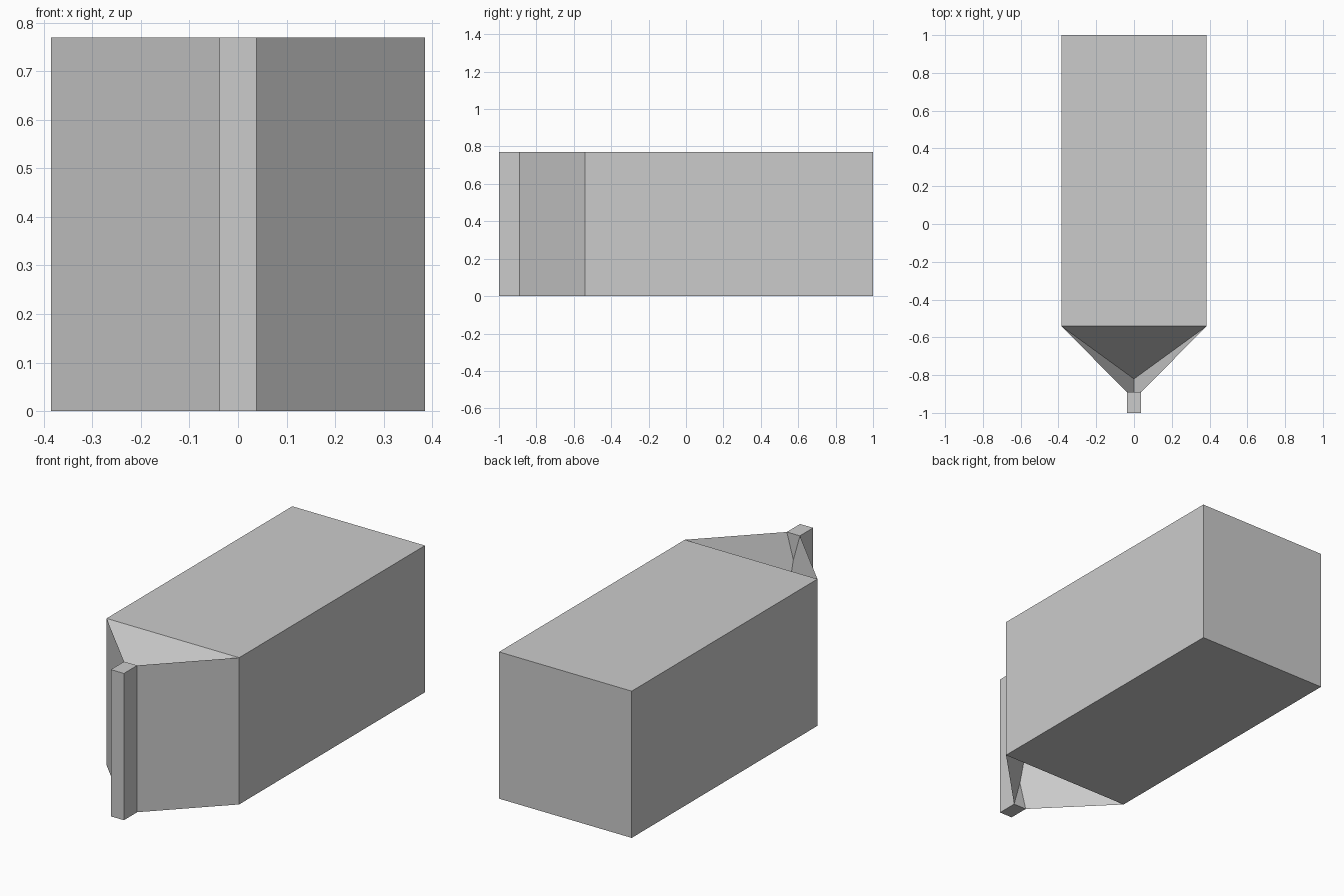
import bpy, bmesh
from mathutils import Vector

if "Cube" in bpy.data.objects:
    bpy.data.objects.remove(bpy.data.objects["Cube"])

W, H = 0.385, 0.77            # body half width, height
FRONT, BACK = -0.54, 1.0      # body ends
PW, PY = 0.038, -0.89         # post half width, post rear
APEX = Vector((0, -0.82, H / 2))


def hull(name, points):
    """Closed flat-faced solid spanning the given points."""
    bm = bmesh.new()
    for p in points:
        bm.verts.new(p)
    bmesh.ops.convex_hull(bm, input=bm.verts)
    bmesh.ops.dissolve_limit(bm, angle_limit=0.002, verts=bm.verts, edges=bm.edges)
    bmesh.ops.recalc_face_normals(bm, faces=bm.faces)
    mesh = bpy.data.meshes.new(name)
    bm.to_mesh(mesh)
    bm.free()
    ob = bpy.data.objects.new(name, mesh)
    bpy.context.collection.objects.link(ob)
    return ob


def box(name, w, y0, y1):
    return hull(name, [(x, y, z) for x in (-w, w) for y in (y0, y1) for z in (0, H)])


# Main body and front post
box("body", W, FRONT, BACK)
box("front_post", PW, -1.0, PY)

# Pyramid nose between the side wings
hull("nose", [(x, FRONT, z) for x in (-W, W) for z in (0, H)] + [APEX])

# Side wings: sloped inner faces run on to the centre line at the post
a, b = Vector((W, FRONT, H)), Vector((PW, PY, H))
n = (b - a).cross(APEX - a)
seam_z = H - (n.x * (0 - b.x)) / n.z
for side, s in (("left", -1), ("right", 1)):
    pts = [APEX]
    for x, y, z in (a, b, (0, PY, seam_z)):
        pts += [(s * x, y, z), (s * x, y, H - z)]
    hull(side + "_wing", pts)
